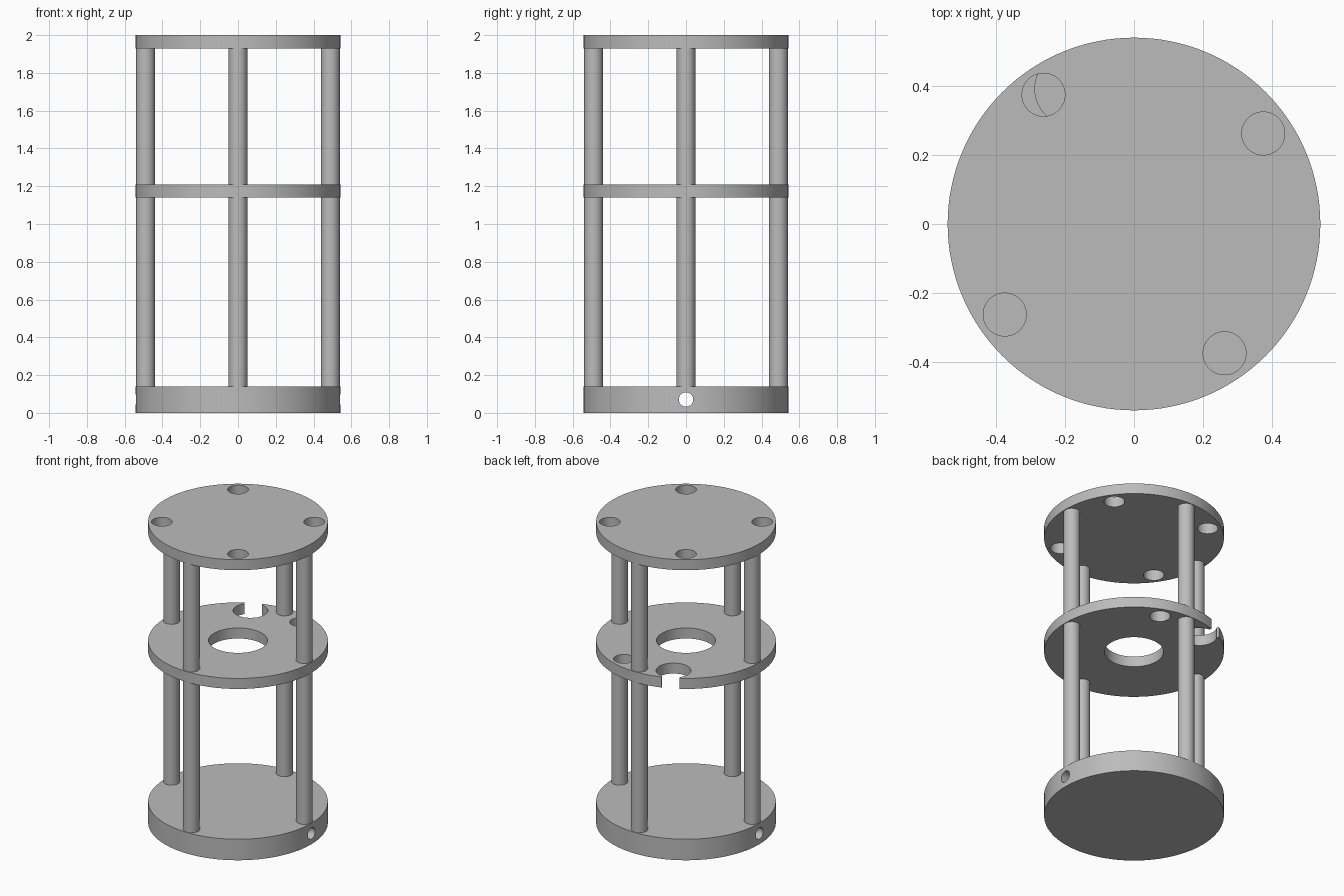
import bpy
from math import radians, cos, sin

cube = bpy.data.objects.get("Cube")
if cube:
    bpy.data.objects.remove(cube, do_unlink=True)

grey = bpy.data.materials.new("plain grey")
grey.use_nodes = True
grey.diffuse_color = (0.5, 0.5, 0.5, 1)
grey.node_tree.nodes["Principled BSDF"].inputs["Base Color"].default_value = (0.5, 0.5, 0.5, 1)

PLATE_R = 0.542
ROD_R = 0.05
HOLE_R = 0.0625


def polar(radius, degrees, z):
    a = radians(degrees)
    return (radius * cos(a), radius * sin(a), z)


def cylinder(name, radius, depth, location, rotation=(0, 0, 0), sides=64):
    bpy.ops.mesh.primitive_cylinder_add(vertices=sides, radius=radius, depth=depth,
                                        location=location, rotation=rotation)
    obj = bpy.context.object
    obj.name = name
    obj.data.materials.append(grey)
    return obj


def disc(name, z0, z1):
    return cylinder(name, PLATE_R, z1 - z0, (0, 0, (z0 + z1) / 2), sides=128)


def cut(target, cutters):
    for cutter in cutters:
        mod = target.modifiers.new("cut", 'BOOLEAN')
        mod.operation = 'DIFFERENCE'
        mod.solver = 'EXACT'
        mod.object = cutter
    # Bake the cuts, then drop the cutters
    bpy.context.view_layer.objects.active = target
    for mod in list(target.modifiers):
        bpy.ops.object.modifier_apply(modifier=mod.name)
    for cutter in cutters:
        bpy.data.objects.remove(cutter, do_unlink=True)


def smooth(obj):
    bpy.ops.object.select_all(action='DESELECT')
    obj.select_set(True)
    bpy.context.view_layer.objects.active = obj
    bpy.ops.object.shade_smooth_by_angle(angle=radians(30))


# Thick base with a cross-drilled hole
base = disc("base", 0, 0.14)
cut(base, [cylinder("base_drill", 0.038, 2, (0, 0, 0.071), (0, radians(90), 0))])

# Middle plate: centre bore, small hole, and a larger hole open to the rim
middle = disc("middle_plate", 1.14, 1.21)
mid_z = 1.175
bore = cylinder("bore_cutter", 0.178, 0.3, (0, 0, mid_z))
small = cylinder("small_cutter", HOLE_R, 0.3, polar(0.457, 70, mid_z))
notch = cylinder("notch_cutter", 0.105, 0.3, polar(0.434, 115, mid_z))
bpy.ops.mesh.primitive_cube_add(size=1, location=polar(0.534, 115, mid_z),
                                rotation=(0, 0, radians(115)))
slot = bpy.context.object
slot.name = "slot_cutter"
slot.scale = (0.2, 0.108, 0.32)
slot.data.materials.append(grey)
cut(middle, [bore, small, notch, slot])

# Top plate with four holes
top = disc("top_plate", 1.93, 2)
cut(top, [cylinder("top_cutter", HOLE_R, 0.3, polar(0.459, 35 + 90 * i, 1.965))
          for i in range(4)])

# Four rods, each in a lower and an upper length between the plates
rods = []
for i, side in enumerate(("left", "back", "right", "front")):
    for part, z0, z1 in (("lower", 0.14, 1.14), ("upper", 1.21, 1.93)):
        rods.append(cylinder(f"{side}_{part}_rod", ROD_R, z1 - z0,
                             polar(0.489, 90 * i, (z0 + z1) / 2), sides=48))

for obj in [base, middle, top] + rods:
    smooth(obj)
